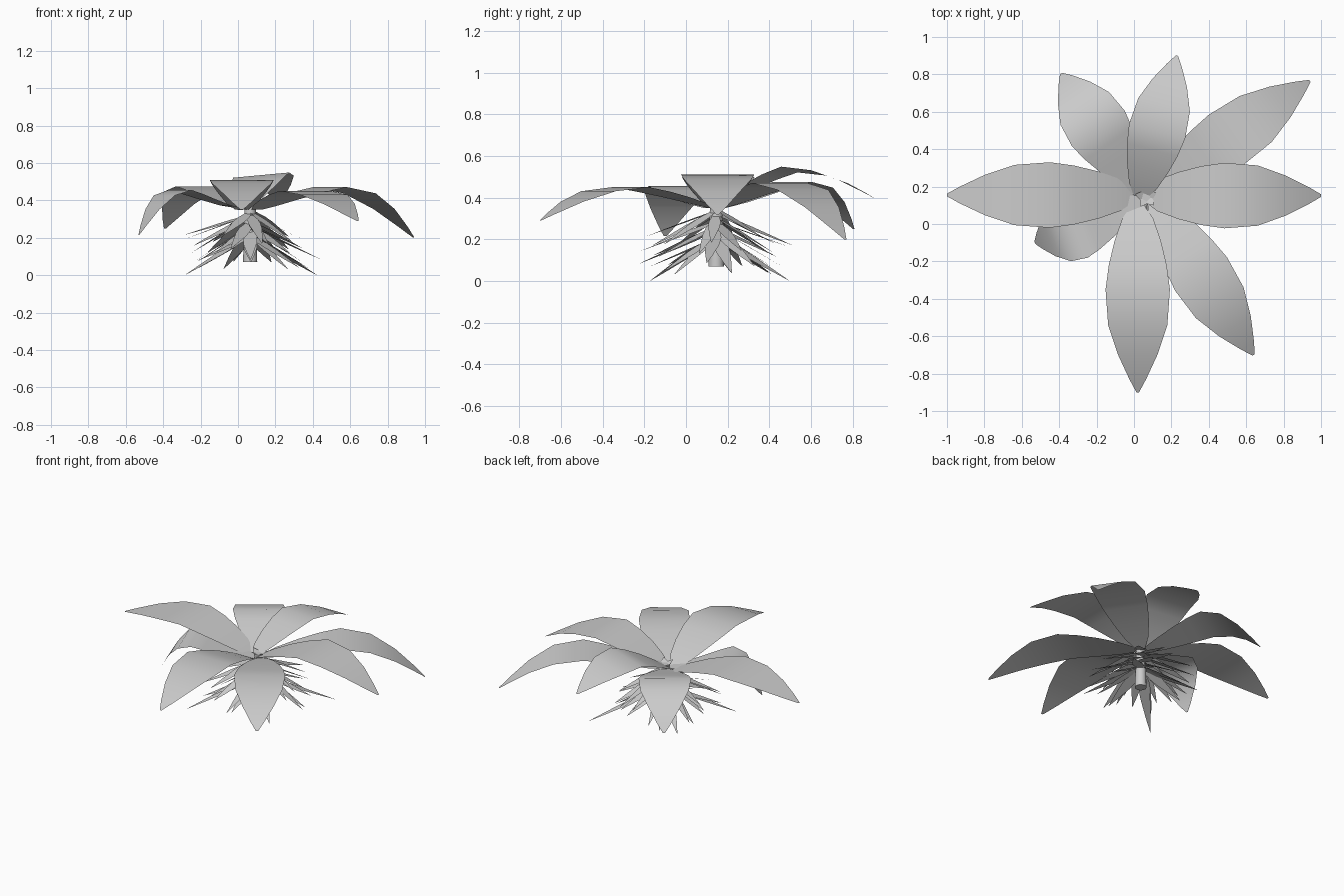
import bpy, bmesh, math, random
from mathutils import Vector

if "Cube" in bpy.data.objects:
    bpy.data.objects.remove(bpy.data.objects["Cube"])

random.seed(4)
CX, CY = 0.065, 0.145


def blade(name, rows):
    """Smooth strip from (centre, side vector) rows."""
    bm = bmesh.new()
    prev = None
    for c, side in rows:
        cur = [bm.verts.new(c - side), bm.verts.new(c + side)]
        if prev:
            bm.faces.new((prev[0], prev[1], cur[1], cur[0]))
        prev = cur
    bm.normal_update()
    if sum(f.normal.z for f in bm.faces) < 0:
        bmesh.ops.reverse_faces(bm, faces=bm.faces)
    me = bpy.data.meshes.new(name)
    bm.to_mesh(me)
    bm.free()
    for p in me.polygons:
        p.use_smooth = True
    ob = bpy.data.objects.new(name, me)
    bpy.context.collection.objects.link(ob)


# Large leaf outline: distance, half width, rise (to peak) and drop (to tip)
OUTLINE = [(0, .2, 0, 0), (.07, .48, .22, 0), (.19, .72, .53, 0), (.32, .9, .8, 0),
           (.45, 1, 1, 0), (.64, .92, 1, .12), (.8, .61, 1, .43),
           (.93, .26, 1, .79), (1, .04, 1, 1)]


def big_leaf(name, base, tip, peak, width, k=1.0, roll=0.0):
    b, t = Vector((*base, .35)), Vector(tip)
    d = Vector((t.x - b.x, t.y - b.y, 0))
    side = Vector((d.y, -d.x, 0)).normalized()
    side.z = roll
    rows = []
    for s, w, rise, drop in OUTLINE:
        p = b + d * s ** k
        p.z = b.z + (peak - b.z) * rise - (peak - t.z) * drop
        rows.append((p, side * width * w))
    blade(name, rows)


LEAVES = [
    ("leaf_east", (.06, .152), (1.0, .152, .32), .51, .175, 1, 0),
    ("leaf_west", (-.0, .155), (-1.0, .155, .38), .50, .175, 1, 0),
    ("leaf_south", (.02, .10), (.02, -.9, .35), .51, .172, 1, 0),
    ("leaf_north", (.03, .14), (.23, .9, .40), .535, .155, .95, .09),
    ("leaf_northeast", (.08, .16), (.94, .765, .20), .47, .163, .92, 0),
    ("leaf_southeast", (.10, .13), (.64, -.7, .29), .45, .165, .92, 0),
    ("leaf_northwest", (.04, .17), (-.39, .805, .25), .475, .17, .78, 0),
    ("leaf_southwest", (.05, .12), (-.53, -.1, .215), .455, .175, .6, 0),
]
for args in LEAVES:
    big_leaf(*args)

# Stem
bpy.ops.mesh.primitive_cone_add(vertices=12, radius1=.038, radius2=.03, depth=.30,
                                location=(CX, CY, .22))
bpy.context.object.name = "stem"
bpy.ops.object.shade_smooth_by_angle()


def spike(name, ang, z0, z1, length, width, r0=.01, roll=0.0):
    d = Vector((math.cos(ang), math.sin(ang), 0))
    side = Vector((-d.y, d.x, roll))
    rows = []
    for s, w in [(0, .5), (.25, 1), (.45, .95), (.75, .5), (1, .03)]:
        p = Vector((CX, CY, 0)) + d * (r0 + length * s)
        p.z = z0 + (z1 - z0) * s
        rows.append((p, side * width * w))
    blade(name, rows)


# Drooping dry fronds in tiers under the crown
TIERS = [(.335, .19, 9), (.295, .15, 9), (.255, .10, 9), (.215, .06, 7)]
for i, (z0, z1, count) in enumerate(TIERS):
    for j in range(count):
        a = math.tau * (j + i * .38) / count + random.uniform(-.15, .15)
        spike(f"dry_frond_{i}_{j}", a, z0 + random.uniform(-.02, .015),
              z1 + random.uniform(-.03, .03), .34 * random.uniform(.8, 1.1),
              random.uniform(.028, .038), roll=random.uniform(-.25, .25))
# Longest, lowest fronds
for j, (a, r) in enumerate([(.78, .49), (3.88, .46), (2.4, .36), (5.5, .36)]):
    spike(f"low_frond_{j}", a, .21, .001 if j < 2 else .04, r, .034)

# Small broken bracts in the heart
for j in range(5):
    spike(f"heart_bract_{j}", j * 1.26 + .4, .36, .39, .06, .025, 0)
